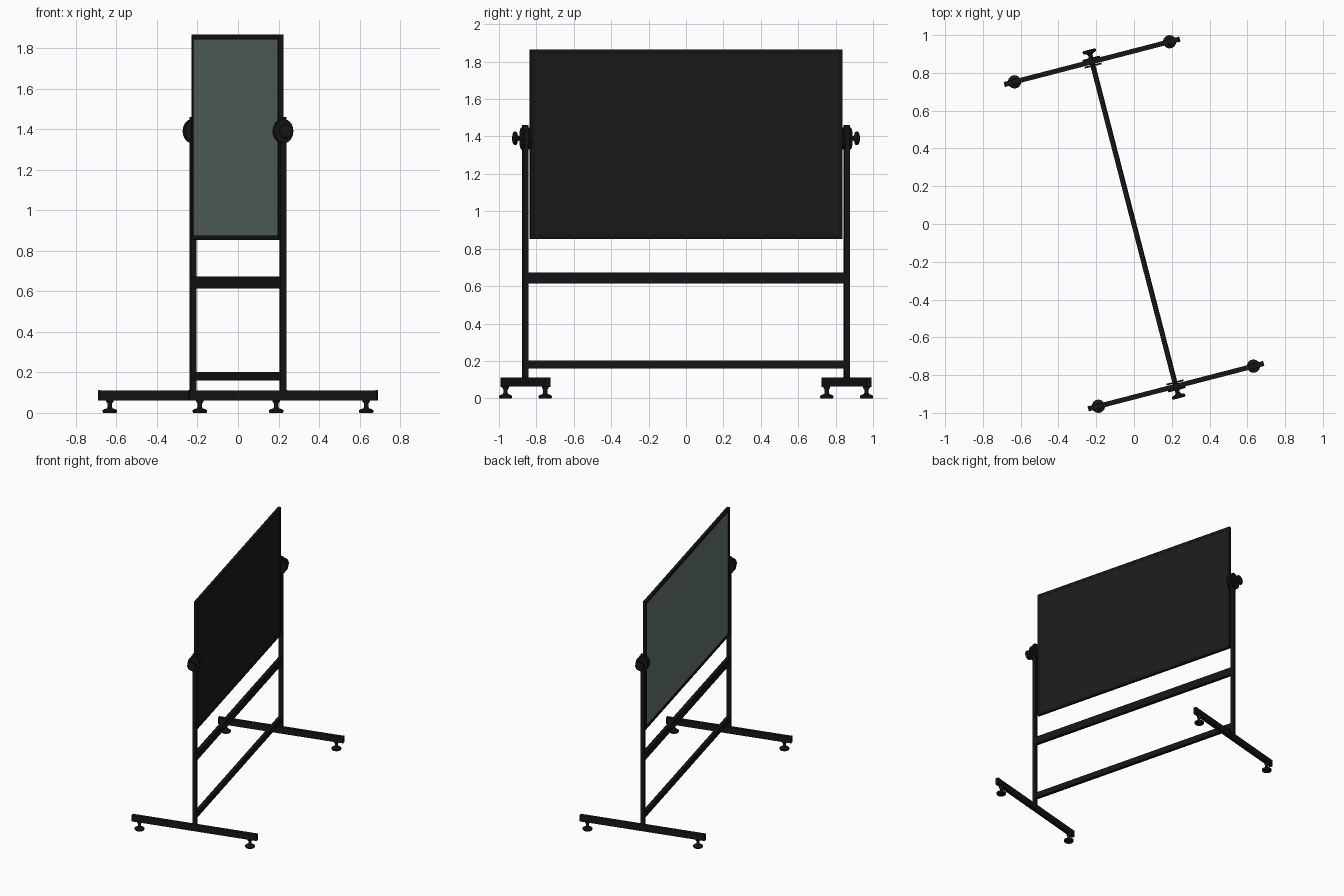
import bpy, bmesh, math
from mathutils import Matrix, Vector

if "Cube" in bpy.data.objects:
    bpy.data.objects.remove(bpy.data.objects["Cube"])

# Built square to the axes (board along y), then turned about z
TURN = Matrix.Rotation(math.radians(14.5), 4, 'Z')


def material(name, color):
    m = bpy.data.materials.new(name)
    m.diffuse_color = color
    m.use_nodes = True
    m.node_tree.nodes["Principled BSDF"].inputs["Base Color"].default_value = m.diffuse_color
    return m


BLACK = material("black_metal", (0.008, 0.008, 0.008, 1))
PANEL = material("dark_panel", (0.011, 0.011, 0.011, 1))
GREEN = material("green_board", (0.14, 0.19, 0.165, 1))


def finish(bm, name, mat, smooth=False):
    bmesh.ops.recalc_face_normals(bm, faces=bm.faces)
    bm.transform(TURN)
    me = bpy.data.meshes.new(name)
    bm.to_mesh(me)
    bm.free()
    me.materials.append(mat)
    ob = bpy.data.objects.new(name, me)
    bpy.context.collection.objects.link(ob)
    if smooth:
        bpy.ops.object.select_all(action='DESELECT')
        ob.select_set(True)
        bpy.context.view_layer.objects.active = ob
        bpy.ops.object.shade_smooth_by_angle(angle=math.radians(35))
    return ob


def box(name, x, y, z, mat=BLACK, bevel=0.0):
    """Box from (min, max) ranges."""
    bm = bmesh.new()
    bmesh.ops.create_cube(bm, size=1)
    for v in bm.verts:
        v.co = Vector([r[0] + (c + 0.5) * (r[1] - r[0]) for r, c in zip((x, y, z), v.co)])
    if bevel:
        bmesh.ops.bevel(bm, geom=bm.edges[:], offset=bevel, segments=1, affect='EDGES')
    return finish(bm, name, mat)


def lathe(name, profile, placement, steps=32):
    """Spin (radius, height) points around z, then place."""
    bm = bmesh.new()
    verts = [bm.verts.new((r, 0, h)) for r, h in profile]
    edges = [bm.edges.new(p) for p in zip(verts, verts[1:])]
    bmesh.ops.spin(bm, geom=verts + edges, axis=(0, 0, 1), cent=(0, 0, 0),
                   angle=math.tau, steps=steps)
    bmesh.ops.remove_doubles(bm, verts=bm.verts, dist=1e-5)
    bm.transform(placement)
    return finish(bm, name, BLACK, True)


POST_Y = 0.887
PIVOT_Z = 1.39
PAD = [(0, 0), (0.033, 0), (0.035, 0.004), (0.035, 0.013), (0.028, 0.018),
       (0.014, 0.023), (0.011, 0.03), (0.011, 0.046), (0.018, 0.056), (0.018, 0.064), (0, 0.064)]
KNOB = [(0, 0), (0.013, 0), (0.012, 0.022), (0.018, 0.03), (0.034, 0.036),
        (0.036, 0.040), (0.036, 0.047), (0.032, 0.051), (0, 0.052)]
DISC = [(0, 0), (1, 0), (1, 0.009), (0, 0.009)]

for side, s in (("rear", 1), ("front", -1)):
    cy = s * POST_Y
    # Upright post and foot beam with end caps
    box(side + "_post", (-0.014, 0.014), (cy - 0.014, cy + 0.014), (0.108, 1.46))
    box(side + "_foot", (-0.474, 0.474), (cy - 0.013, cy + 0.013), (0.062, 0.111))
    for end, e in (("right", 1), ("left", -1)):
        box(f"{side}_{end}_foot_cap", (e * 0.477 - 0.003, e * 0.477 + 0.003),
            (cy - 0.014, cy + 0.014), (0.061, 0.112), bevel=0.001)
        # Levelling pads
        lathe(f"{side}_{end}_levelling_pad", PAD, Matrix.Translation((e * 0.424, cy, 0)))
    # Oval pivot plates on both sides of the post, and clamping knob
    outward = Matrix.Rotation(-s * math.pi / 2, 4, 'X')
    oval = Matrix.Diagonal((0.047, 0.059, 1, 1))
    for label, d in (("inner", -0.025), ("outer", 0.013)):
        lathe(f"{side}_{label}_pivot_plate", DISC,
              Matrix.Translation((0, cy + s * d, PIVOT_Z)) @ outward @ oval)
    lathe(side + "_knob", KNOB,
          Matrix.Translation((0, cy + s * 0.014, PIVOT_Z)) @ outward)
    # Pivot bolt through post into the board frame
    lathe(side + "_pivot_bolt", [(0, 0), (0.008, 0), (0.008, 0.05), (0, 0.05)],
          Matrix.Translation((0, cy - s * 0.035, PIVOT_Z)) @ outward, 16)

# Cross rails
INNER = (-POST_Y + 0.014, POST_Y - 0.014)
box("middle_rail", (-0.013, 0.013), INNER, (0.614, 0.672))
box("lower_rail", (-0.013, 0.013), INNER, (0.159, 0.202))

# Board frame
HALF, LOW, HIGH, RIM = 0.861, 0.852, 1.866, 0.024
DEPTH = (-0.014, 0.008)
box("frame_top", DEPTH, (-HALF, HALF), (HIGH - RIM, HIGH))
box("frame_bottom", DEPTH, (-HALF, HALF), (LOW, LOW + RIM))
for side, s in (("rear", 1), ("front", -1)):
    y = sorted((s * HALF, s * (HALF - RIM)))
    box(side + "_frame_side", DEPTH, y, (LOW + RIM, HIGH - RIM))

# Writing surface and back panel
SPAN = (-HALF + RIM, HALF - RIM)
box("writing_surface", (-0.011, -0.004), SPAN, (LOW + RIM, HIGH - RIM), GREEN)
box("back_panel", (-0.004, 0.007), SPAN, (LOW + RIM, HIGH - RIM), PANEL)
